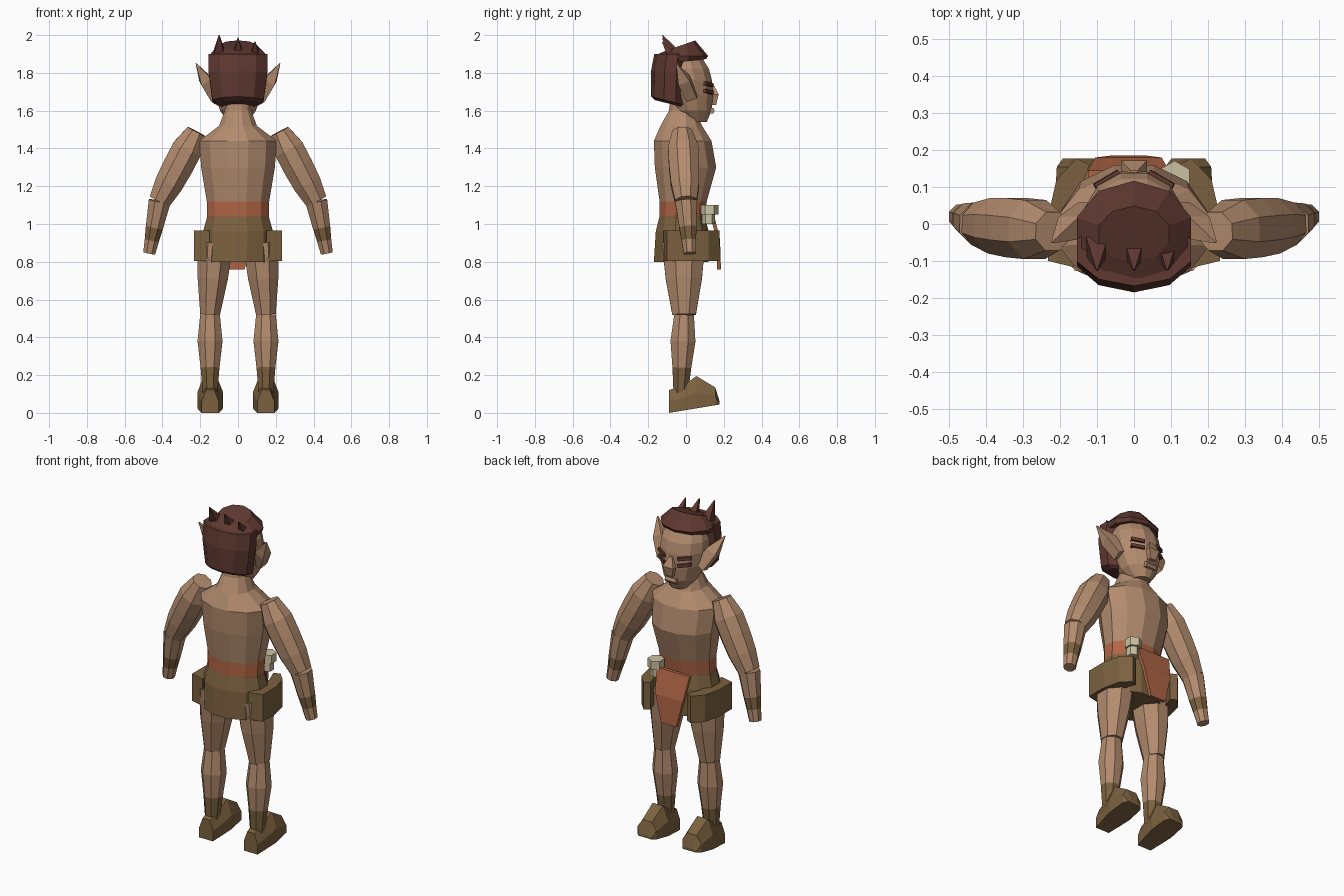
import bpy, bmesh, math
from mathutils import Vector as V

cube = bpy.data.objects.get("Cube")
if cube:
    bpy.data.objects.remove(cube, do_unlink=True)


def material(name, red, green, blue):
    mat = bpy.data.materials.new(name)
    mat.use_nodes = True
    colour = (red, green, blue, 1)
    mat.diffuse_color = colour
    mat.node_tree.nodes["Principled BSDF"].inputs["Base Color"].default_value = colour
    return mat


skin = material("tan_skin", .45, .26, .155)
hair = material("dark_brown_hair", .115, .04, .03)
leather = material("brown_leather", .2, .12, .05)
rust = material("rust_cloth", .43, .13, .06)
ivory = material("ivory", .6, .54, .36)


def ring(centre, across, along, sides):
    """Polygon whose flat sides touch the tips of the two half axes."""
    reach = 1 / math.cos(math.pi / sides)
    angles = [(i + .5) * math.tau / sides for i in range(sides)]
    return [centre + reach * (across * math.cos(a) + along * math.sin(a)) for a in angles]


def loft(name, rings, materials, bands=None):
    """Skin a stack of rings; bands picks the material of each segment."""
    bands = bands or [0] * (len(rings) - 1)
    bm = bmesh.new()
    rows = [[bm.verts.new(point) for point in points] for points in rings]
    for band, lower, upper in zip(bands, rows, rows[1:]):
        for i in range(len(lower)):
            face = bm.faces.new((lower[i - 1], lower[i], upper[i], upper[i - 1]))
            face.material_index = band
    bm.faces.new(rows[0]).material_index = bands[0]
    bm.faces.new(rows[-1]).material_index = bands[-1]
    bmesh.ops.recalc_face_normals(bm, faces=bm.faces)
    mesh = bpy.data.meshes.new(name)
    bm.to_mesh(mesh)
    bm.free()
    for mat in materials:
        mesh.materials.append(mat)
    bpy.context.collection.objects.link(bpy.data.objects.new(name, mesh))


def body(name, levels, materials, bands=None, sides=12):
    """Loft of level rings: height, half width, back, front, optional slope."""
    rings = []
    for height, wide, back, front, *slope in levels:
        half = (front - back) / 2
        tilt = slope[0] if slope else 0
        rings.append(ring(V((0, (back + front) / 2, height)), V((wide, 0, 0)),
                          V((0, half, half * tilt)), sides))
    loft(name, rings, materials, bands)


def tube(name, start, end, radii, materials, bands=None, sides=8, depth=1):
    """Limb along a straight line, with evenly spaced radii."""
    start, end = V(start), V(end)
    axis = (end - start).normalized()
    across = axis.cross(V((0, 1, 0)))
    if across.length < .1:
        across = V((1, 0, 0))
    across.normalize()
    along = axis.cross(across) * depth
    last = len(radii) - 1
    loft(name, [ring(start.lerp(end, i / last), across * radius, along * radius, sides)
                for i, radius in enumerate(radii)], materials, bands)


# Torso with neck and waist sash
body("torso", [
    (.95, .17, -.14, .1),
    (1.04, .165, -.14, .1),
    (1.12, .165, -.14, .11),
    (1.3, .195, -.165, .16),
    (1.44, .205, -.17, .135),
    (1.52, .1, -.135, .085),
    (1.6, .07, -.09, .05),
    (1.68, .07, -.08, .05)],
    [skin, rust, leather], [2, 1, 0, 0, 0, 0, 0])

# Skirt
body("skirt", [(.8, .18, -.17, .12), (.96, .185, -.16, .12), (1.04, .163, -.14, .1)],
     [leather])

# Front cloth, tapering from the sash down
cloth_rows = []
for height, front, half in ((.76, .185, .05), (.92, .18, .09), (1.06, .145, .11)):
    middle = -.015
    left, right, back = middle + half, middle - half, front - .02
    cloth_rows.append([V((right, front, height)), V((left, front, height)),
                       V((left, back, height)), V((right, back, height))])
loft("loincloth", cloth_rows, [rust])

# Small bottle at the waist
tube("bottle_body", (.11, .12, 1), (.11, .12, 1.06), [.03, .03], [ivory], sides=6)
tube("bottle_cap", (.11, .125, 1.05), (.11, .125, 1.1), [.04, .04], [ivory], sides=6)

# Head and face
body("head", [
    (1.54, .05, 0, .11),
    (1.6, .095, -.06, .135),
    (1.68, .12, -.1, .143),
    (1.76, .134, -.12, .138),
    (1.82, .132, -.12, .122),
    (1.88, .11, -.1, .085)], [skin])
tube("nose", (0, .135, 1.74), (0, .14, 1.63), [.01, .035, .02], [skin], sides=4)
tube("mouth", (-.035, .135, 1.6), (.035, .135, 1.6), [.015, .015], [skin], sides=6)

# Hair: hanging back part, crown, and a row of spikes
body("hair_back", [
    (1.635, .11, -.16, 0, -.25),
    (1.65, .135, -.18, .01, -.25),
    (1.8, .155, -.18, .015, -.1),
    (1.9, .155, -.163, .02)], [hair], sides=10)
body("hair_crown", [
    (1.86, .145, -.15, .1, .1),
    (1.89, .155, -.163, .11),
    (1.945, .095, -.1, .045, .35)], [hair], sides=10)
for name, x, top in (("right", -.1, 2), ("middle", 0, 1.985), ("left", .09, 1.965)):
    tube(name + "_hair_spike", (x, -.06, top - .1), (x, -.125, top), [.03, .002],
         [hair], sides=4)

# Paired parts
for side, sign in (("left", 1), ("right", -1)):
    def place(x, y, z):
        return V((sign * x, y, z))

    # Arm with leather cuff
    elbow = place(.415, 0, 1.12)
    tube(side + "_upper_arm", place(.22, -.02, 1.49), elbow,
         [.052, .08, .08, .075, .058], [skin])
    tube(side + "_forearm", elbow, place(.47, .02, .845),
         [.058, .052, .046, .038, .032], [skin, leather], [0, 0, 1, 0])

    # Leg with boot cuff
    knee = place(.148, -.01, .52)
    tube(side + "_thigh", place(.12, -.013, .9), knee, [.095, .08, .052], [skin], depth=1.2)
    tube(side + "_shin", knee, place(.148, -.028, .1), [.052, .066, .05, .038],
         [skin, leather], [0, 0, 1])

    # Foot: slices from heel to toe over a rising sole
    slices = []
    for y, half, top in ((-.09, .045, .12), (0, .06, .155), (.055, .068, .195),
                         (.155, .062, .135), (.178, .045, .06)):
        sole = (y + .09) / 6
        shoulder = (sole + top) / 2
        outline = ((-half, sole), (half, sole), (half, shoulder),
                   (half / 2, top), (-half / 2, top), (-half, shoulder))
        slices.append([place(.147 + x, y, z) for x, z in outline])
    loft(side + "_foot", slices, [leather])

    # Hip flap wrapping from the side to the front
    plan = ((.15, -.12), (.233, -.1), (.233, .02), (.21, .12),
            (.155, .178), (.12, .16), (.15, .08))
    loft(side + "_hip_flap", [[place(x, y, height) for x, y in plan]
                              for height in (.805, .965)], [leather])

    # Pointed ear
    tube(side + "_ear", place(.12, .03, 1.67), place(.222, -.05, 1.85),
         [.03, .032, .002], [skin], sides=4)

    # Brow and eye bars
    for part, height in (("brow", 1.74), ("eye", 1.7)):
        tube(f"{side}_{part}", place(.04, .138, height - .005),
             place(.105, .1, height + .005), [.01, .01], [hair], sides=4)
